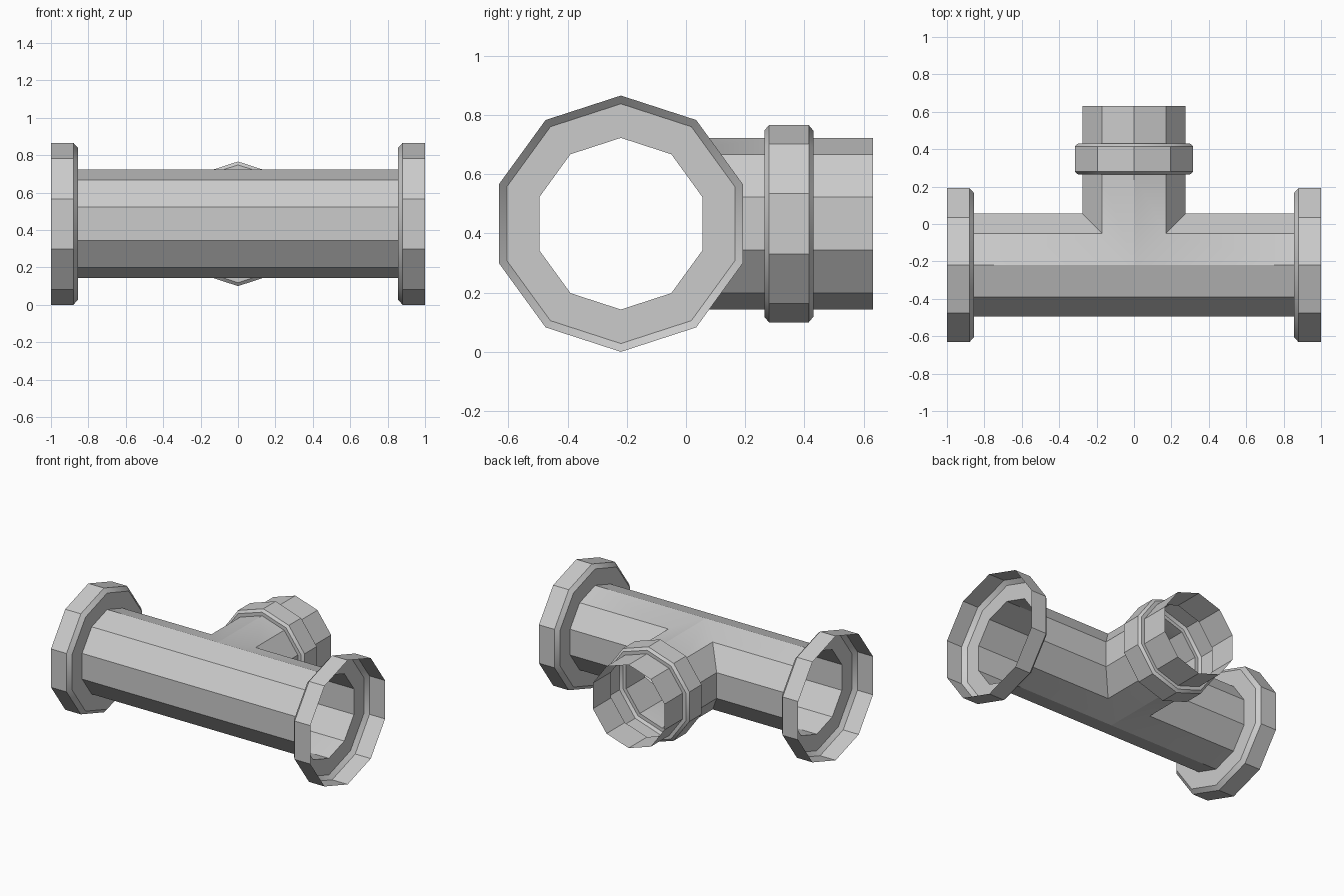
import bpy, bmesh
from math import cos, sin, pi
from mathutils import Vector

if "Cube" in bpy.data.objects:
    bpy.data.objects.remove(bpy.data.objects["Cube"])

SIDES = 10
R = 0.29            # pipe radius
CY, CZ = -0.22, 0.433   # main axis position

bm = bmesh.new()


def decagon(r):
    """(sideways, up) points of a decagon with a vertex at the top."""
    return [(r * cos(pi / 2 + 2 * pi * i / SIDES), r * sin(pi / 2 + 2 * pi * i / SIDES))
            for i in range(SIDES)]


def skin(rings):
    """Bridge a list of point rings into one open shell."""
    rows = [[bm.verts.new(p) for p in ring] for ring in rings]
    for a, b in zip(rows, rows[1:]):
        for i in range(SIDES):
            j = (i + 1) % SIDES
            bm.faces.new((a[i], a[j], b[j], b[i]))


# main pipe arms: mitred at the branch, flaring to an open flange at the end
flange = [(0.855, R), (0.855, 0.405), (0.88, 0.433), (1.0, 0.433)]
for side in (-1, 1):
    rings = [[Vector((side * max(u, 0), CY + u, CZ + v)) for u, v in decagon(R)]]
    rings += [[Vector((side * x, CY + u, CZ + v)) for u, v in decagon(r)] for x, r in flange]
    skin(rings)

# branch pipe: mitred root, raised collar, open end
collar = [(0.265, R), (0.265, 0.315), (0.28, 0.333), (0.415, 0.333),
          (0.43, 0.315), (0.43, R), (0.632, R)]
rings = [[Vector((u, CY + abs(u), CZ + v)) for u, v in decagon(R)]]
rings += [[Vector((u, y, CZ + v)) for u, v in decagon(r)] for y, r in collar]
skin(rings)

# weld the three arms and clear the flat seam along the front
bmesh.ops.remove_doubles(bm, verts=bm.verts[:], dist=0.0005)
seam = [e for e in bm.edges
        if all(abs(v.co.x) < 1e-4 and v.co.y < CY + 1e-4 for v in e.verts)]
bmesh.ops.dissolve_edges(bm, edges=seam, use_verts=True)
bmesh.ops.recalc_face_normals(bm, faces=bm.faces[:])

mesh = bpy.data.meshes.new("pipe_tee")
bm.to_mesh(mesh)
bm.free()
obj = bpy.data.objects.new("pipe_tee", mesh)
bpy.context.collection.objects.link(obj)
bpy.context.view_layer.objects.active = obj
obj.select_set(True)
bpy.ops.object.shade_smooth_by_angle()
